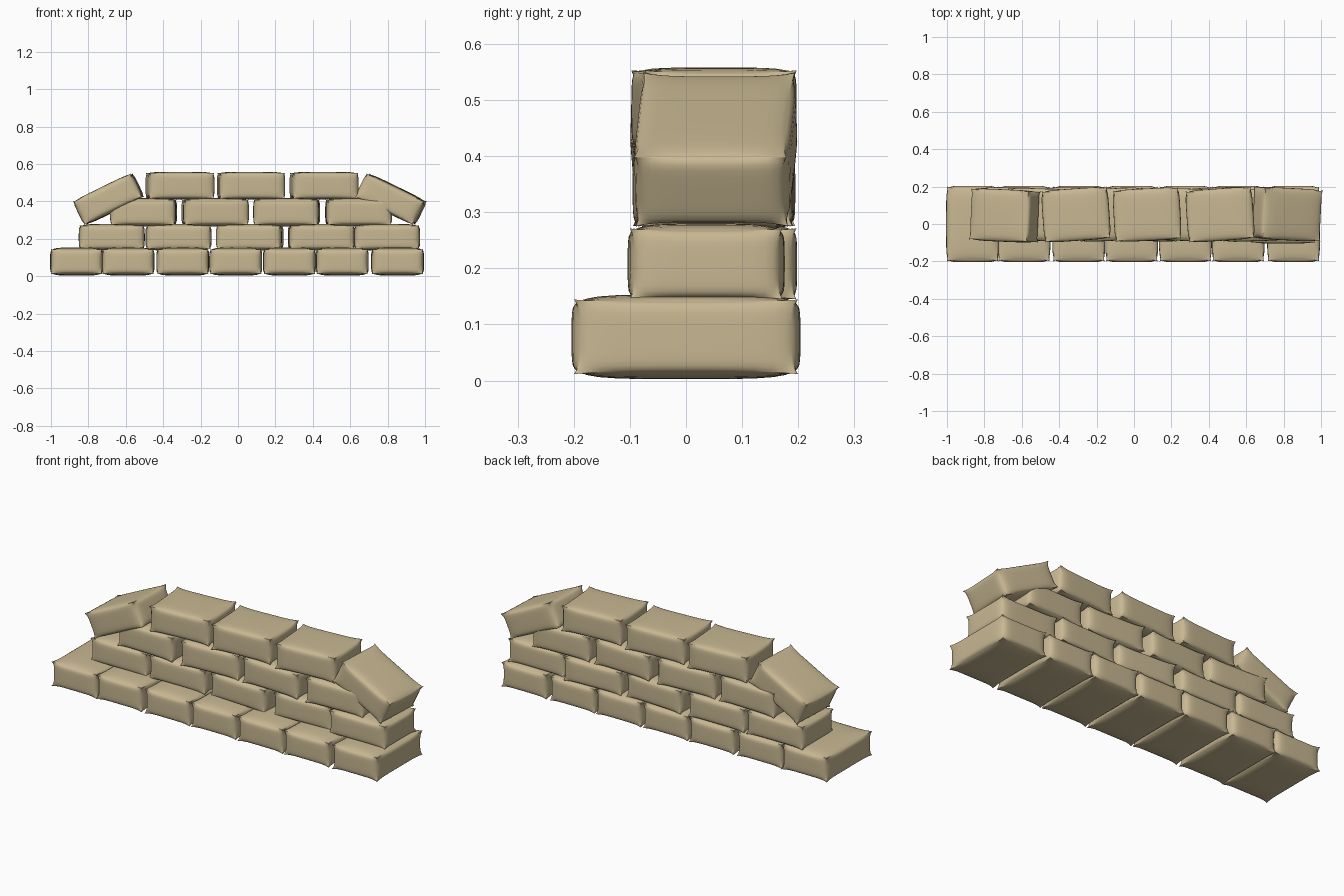
import bpy, bmesh, math
from mathutils import Matrix, Vector

if "Cube" in bpy.data.objects:
    bpy.data.objects.remove(bpy.data.objects["Cube"])

cloth = bpy.data.materials.new("sandbag_cloth")
cloth.diffuse_color = (0.58, 0.48, 0.29, 1)
cloth.use_nodes = True
cloth.node_tree.nodes["Principled BSDF"].inputs["Base Color"].default_value = cloth.diffuse_color


def bag(name, center, size, yaw=0.0, pitch=0.0, bulge=0.009):
    """Stuffed bag: rounded box with drawn-out corners and swollen faces."""
    bm = bmesh.new()
    bmesh.ops.create_cube(bm, size=2)
    bmesh.ops.subdivide_edges(bm, edges=bm.edges[:], cuts=13, use_grid_fill=True)
    half = Vector(size) / 2
    p = 12
    for v in bm.verts:
        c = [math.sin(math.pi / 2 * max(-1, min(1, t))) for t in v.co]
        m = max(abs(t) for t in c)
        r = m / sum(abs(t) ** p for t in c) ** (1 / p)
        spike = abs(c[0] * c[1] * c[2]) ** 5
        f = r + (1 - r) * spike
        out = []
        for i in range(3):
            a, b = c[(i + 1) % 3], c[(i + 2) % 3]
            swell = (1 - a ** 4) * (1 - b ** 4) * abs(c[i]) ** 3
            amount = bulge if i == 2 else 0.004
            out.append(half[i] * c[i] * f + math.copysign(amount * swell, c[i]))
        v.co = out
    me = bpy.data.meshes.new(name)
    bm.to_mesh(me)
    bm.free()
    for poly in me.polygons:
        poly.use_smooth = True
    me.materials.append(cloth)
    ob = bpy.data.objects.new(name, me)
    ob.matrix_world = (Matrix.Translation(center)
                       @ Matrix.Rotation(math.radians(yaw), 4, 'Z')
                       @ Matrix.Rotation(math.radians(pitch), 4, 'Y'))
    bpy.context.collection.objects.link(ob)


# Bottom course: wide bags laid across the wall
for i, x in enumerate([-0.863, -0.588, -0.295, -0.012, 0.275, 0.557, 0.853]):
    bag(f"bottom_bag_{i + 1}", (x, 0, 0.078), (0.275, 0.4, 0.133))

# Second course: (x, y, yaw)
for i, (x, y, yaw) in enumerate([(-0.675, 0.055, 0), (-0.318, 0.055, 0),
                                 (0.063, 0.05, -3), (0.445, 0.055, 2),
                                 (0.797, 0.036, 0)]):
    bag(f"second_bag_{i + 1}", (x, y, 0.208), (0.345, 0.272, 0.126), yaw)

# Third course
for i, (x, y, yaw) in enumerate([(-0.505, 0.05, -2), (-0.122, 0.05, 3),
                                 (0.26, 0.05, -2), (0.645, 0.048, 2)]):
    bag(f"third_bag_{i + 1}", (x, y, 0.342), (0.345, 0.272, 0.134), yaw)

# Top course
for i, (x, yaw) in enumerate([(-0.31, 4), (0.07, 3), (0.46, 4)]):
    bag(f"top_bag_{i + 1}", (x, 0.05, 0.484), (0.35, 0.272, 0.138), yaw, 0, 0.005)

# Slumped bags at both ends of the top course
bag("slumped_bag_left", (-0.692, 0.045, 0.412), (0.345, 0.272, 0.138), -2.5, -26, 0.005)
bag("slumped_bag_right", (0.818, 0.053, 0.412), (0.345, 0.272, 0.138), -3, 26, 0.005)
